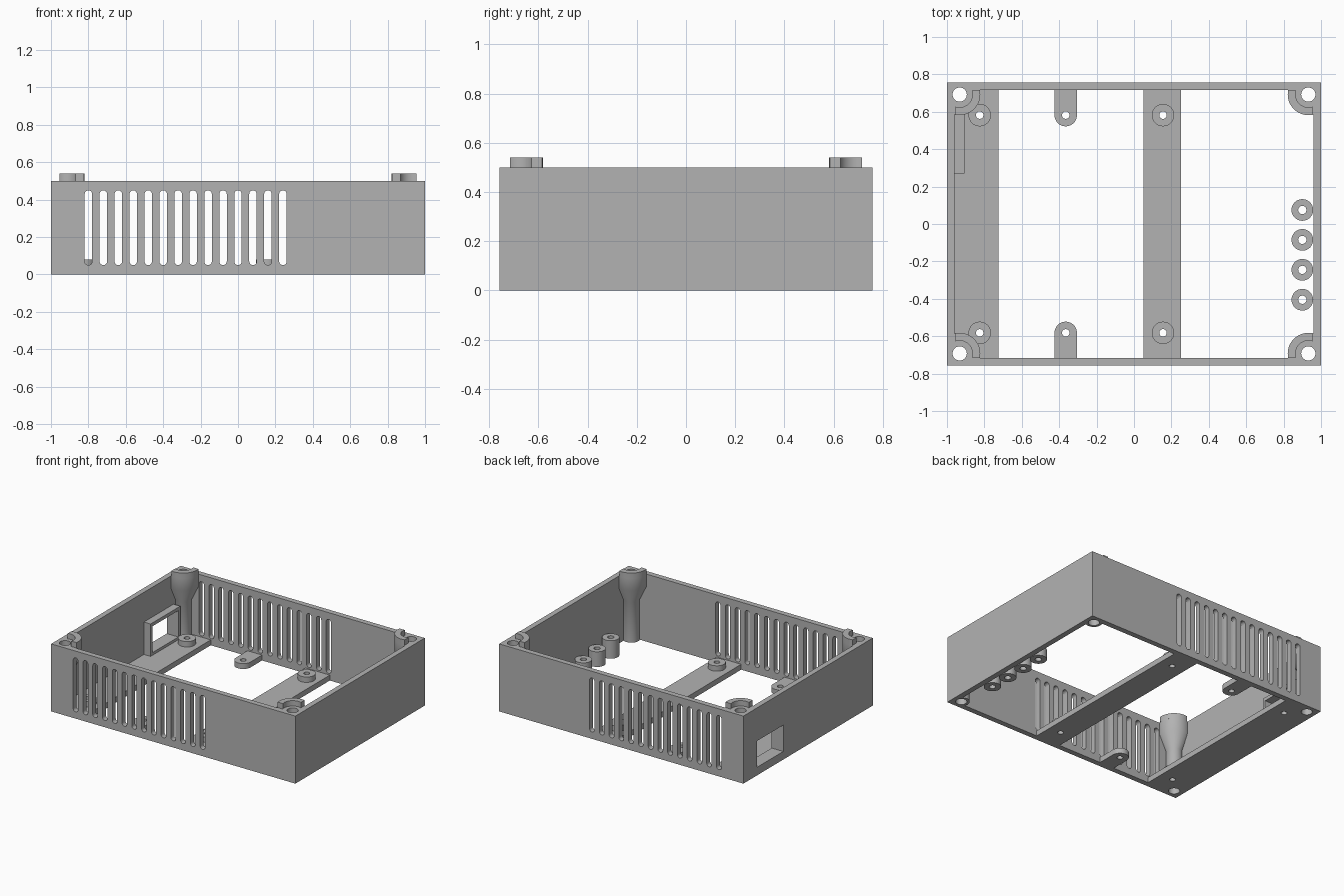
import bpy, bmesh
from math import sin, cos, pi, radians
from mathutils import Matrix, Vector

if "Cube" in bpy.data.objects:
    bpy.data.objects.remove(bpy.data.objects["Cube"])

grey = bpy.data.materials.new("plain grey")
grey.use_nodes = True
grey.diffuse_color = (0.45, 0.45, 0.45, 1)
grey.node_tree.nodes["Principled BSDF"].inputs["Base Color"].default_value = grey.diffuse_color

HX, HY, H, T = 1.0, 0.757, 0.5, 0.04      # half sizes, height, wall thickness
FLOOR = 0.04
PX, PY = 0.932, 0.692                     # corner screw centres
CORNERS = [(sx, sy) for sx in (-1, 1) for sy in (-1, 1)]
parts = []


def link(name, data):
    ob = bpy.data.objects.new(name, data)
    bpy.context.scene.collection.objects.link(ob)
    return ob


def bake(ob):
    """Mesh of an object with its modifiers applied."""
    bpy.context.view_layer.update()
    dg = bpy.context.evaluated_depsgraph_get()
    return bpy.data.meshes.new_from_object(ob.evaluated_get(dg))


def finish(name, bm):
    bmesh.ops.remove_doubles(bm, verts=bm.verts, dist=1e-5)
    bmesh.ops.recalc_face_normals(bm, faces=bm.faces)
    me = bpy.data.meshes.new(name)
    bm.to_mesh(me)
    bm.free()
    me.materials.clear()
    me.materials.append(grey)
    ob = link(name, me)
    parts.append(ob)
    return ob


def arc(cx, cy, r, a0=0, a1=360, n=32):
    full = a1 - a0 == 360
    steps = n if full else n + 1
    return [(cx + r * cos(radians(a0 + (a1 - a0) * i / n)),
             cy + r * sin(radians(a0 + (a1 - a0) * i / n))) for i in range(steps)]


def rect(x0, x1, y0, y1):
    return [(x0, y0), (x1, y0), (x1, y1), (x0, y1)]


def plate(name, loops, lo, hi, axis="z"):
    """Outline with holes, extruded from lo to hi along an axis."""
    cu = bpy.data.curves.new(name, "CURVE")
    cu.dimensions, cu.fill_mode, cu.extrude = "2D", "BOTH", (hi - lo) / 2
    for loop in loops:
        sp = cu.splines.new("POLY")
        sp.points.add(len(loop) - 1)
        for p, (u, v) in zip(sp.points, loop):
            p.co = (u, v, 0, 1)
        sp.use_cyclic_u = True
    tmp = link(name + "_outline", cu)
    bm = bmesh.new()
    bm.from_mesh(bake(tmp))
    bpy.data.objects.remove(tmp)
    mid = (lo + hi) / 2
    for v in bm.verts:
        a, b, c = v.co
        v.co = {"z": (a, b, c + mid), "y": (a, c + mid, b), "x": (c + mid, a, b)}[axis]
    return finish(name, bm)


def lathe(name, profile, x, y):
    bm = bmesh.new()
    vs = [bm.verts.new((r, 0, z)) for r, z in profile]
    edges = [bm.edges.new(pair) for pair in zip(vs, vs[1:])]
    bmesh.ops.spin(bm, geom=vs + edges, cent=(0, 0, 0), axis=(0, 0, 1),
                   angle=2 * pi, steps=32, use_duplicate=False)
    bmesh.ops.translate(bm, verts=bm.verts, vec=(x, y, 0))
    return finish(name, bm)


def boolean(ob, cutter, op):
    mod = ob.modifiers.new(op.lower(), "BOOLEAN")
    mod.operation, mod.object, mod.solver = op, cutter, "EXACT"
    me = bake(ob)
    ob.modifiers.clear()
    ob.data = me


# Slotted long walls
slots = []
for i in range(14):
    x = -0.8 + 0.08 * i
    slots.append(arc(x, 0.07, 0.02, 180, 360, 10) + arc(x, 0.43, 0.02, 0, 180, 10))
long_wall = [rect(-HX, HX, 0, H)] + slots
drilled = [plate("front_wall", long_wall, -HY, -HY + T, "y"),
           plate("back_wall", long_wall, HY - T, HY, "y")]

# End walls, one with a framed port
IY = HY - T
port = rect(0.29, 0.595, 0.06, 0.255)
drilled.append(plate("left_wall", [rect(-IY, IY, 0, H)], HX - T, HX, "x"))
drilled.append(plate("right_wall", [rect(-IY, IY, 0, H), port], -HX, -HX + T, "x"))
plate("port_frame", [rect(0.27, 0.617, FLOOR, 0.28), port], -HX + T, -0.905, "x")

# Floor strips with standoffs
MOUNT_Y = 0.582
for name, x0, x1, sx in (("side_strip", -HX + T, -0.725, -0.825),
                         ("middle_strip", 0.05, 0.25, 0.155)):
    holes = [arc(sx, s * MOUNT_Y, 0.02) for s in (-1, 1)]
    strip = plate(name, [rect(x0, x1, -IY, IY)] + holes, 0, FLOOR)
    if name == "side_strip":
        drilled.append(strip)
    for s in (-1, 1):
        plate(name + "_standoff", [arc(sx, s * MOUNT_Y, 0.06), arc(sx, s * MOUNT_Y, 0.02)],
              FLOOR, 0.08)

# Rounded mounting tabs
for s in (-1, 1):
    tab = [(-0.305, IY), *arc(-0.365, MOUNT_Y, 0.06, 360, 180, 16), (-0.425, IY)]
    tab = [(x, s * y) for x, y in tab]
    plate("mounting_tab", [tab, arc(-0.365, s * MOUNT_Y, 0.02)], 0, FLOOR)

# Row of stepped tubes beside the left wall
for i in range(4):
    y = 0.075 - 0.16 * i
    plate("stepped_tube", [arc(0.9, y, 0.058), arc(0.9, y, 0.022)], 0, 0.07 + 0.021 * i)

# Cutters: screw holes and the box that trims the posts
bm = bmesh.new()
for sx, sy in CORNERS:
    bmesh.ops.create_cone(bm, cap_ends=True, segments=32, radius1=0.038, radius2=0.038,
                          depth=2, matrix=Matrix.Translation((sx * PX, sy * PY, 0)))
screw_cutter = finish("screw_cutter", bm)
bm = bmesh.new()
bmesh.ops.create_cube(bm, size=2, matrix=Matrix.Diagonal((HX - 0.005, HY - 0.005, 1, 1)))
trim_box = finish("trim_box", bm)
for cutter in (screw_cutter, trim_box):
    cutter.hide_render = True
    parts.remove(cutter)

# Flared corner posts and the locating lips on top
for sx, sy in CORNERS:
    post = lathe("corner_post", [(0, 0), (0.057, 0), (0.057, 0.3), (0.11, 0.41),
                                 (0.11, H), (0, H)], sx * PX, sy * PY)
    boolean(post, trim_box, "INTERSECT")
    drilled.append(post)
    lip = arc(PX, PY, 0.11, 169, 282, 20) + arc(PX, PY, 0.068, 290, 161, 20)
    plate("corner_lip", [[(sx * x, sy * y) for x, y in lip]], H, 0.54)

for ob in drilled:
    boolean(ob, screw_cutter, "DIFFERENCE")
for cutter in (screw_cutter, trim_box):
    bpy.data.objects.remove(cutter)

# Smooth round surfaces, keep edges crisp
bpy.ops.object.select_all(action="DESELECT")
for ob in parts:
    ob.select_set(True)
bpy.context.view_layer.objects.active = parts[0]
bpy.ops.object.shade_smooth_by_angle(angle=radians(30))
